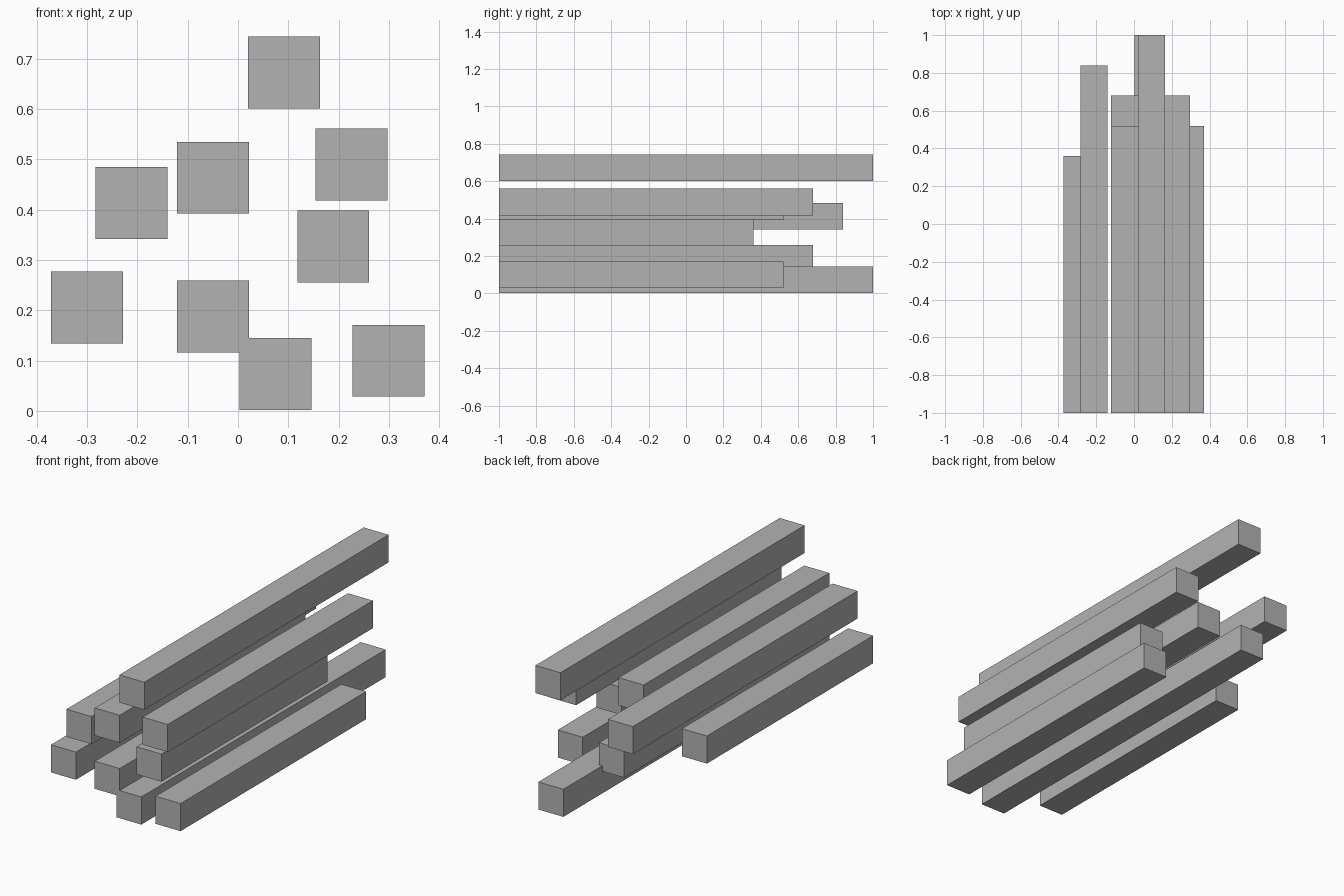
import bpy

if "Cube" in bpy.data.objects:
    bpy.data.objects.remove(bpy.data.objects["Cube"])

# One flat grey for every beam
grey = bpy.data.materials.new("grey")
grey.diffuse_color = (0.45, 0.45, 0.45, 1.0)
grey.use_nodes = True
grey.node_tree.nodes["Principled BSDF"].inputs["Base Color"].default_value = grey.diffuse_color

SIDE = 0.143    # square cross-section
FRONT = -1.0    # all beams start flush at the front


def beam(name, x, z, back):
    """Square beam with its lower left corner at x, z, running to y = back."""
    length = back - FRONT
    bpy.ops.mesh.primitive_cube_add(
        size=1, location=(x + SIDE / 2, (FRONT + back) / 2, z + SIDE / 2))
    ob = bpy.context.object
    ob.name = name
    ob.scale = (SIDE, length, SIDE)
    bpy.ops.object.transform_apply(location=False, rotation=False, scale=True)
    ob.data.materials.append(grey)


# Left x, bottom z and back end of each beam
beam("top_beam", 0.020, 0.601, 1.0)
beam("upper_right_beam", 0.154, 0.418, 0.68)
beam("upper_middle_beam", -0.121, 0.392, 0.52)
beam("upper_left_beam", -0.283, 0.342, 0.84)
beam("middle_right_beam", 0.118, 0.255, 0.36)
beam("lower_left_beam", -0.372, 0.134, 0.36)
beam("lower_middle_beam", -0.121, 0.116, 0.68)
beam("lower_right_beam", 0.228, 0.028, 0.52)
beam("bottom_beam", 0.003, 0.002, 1.0)
